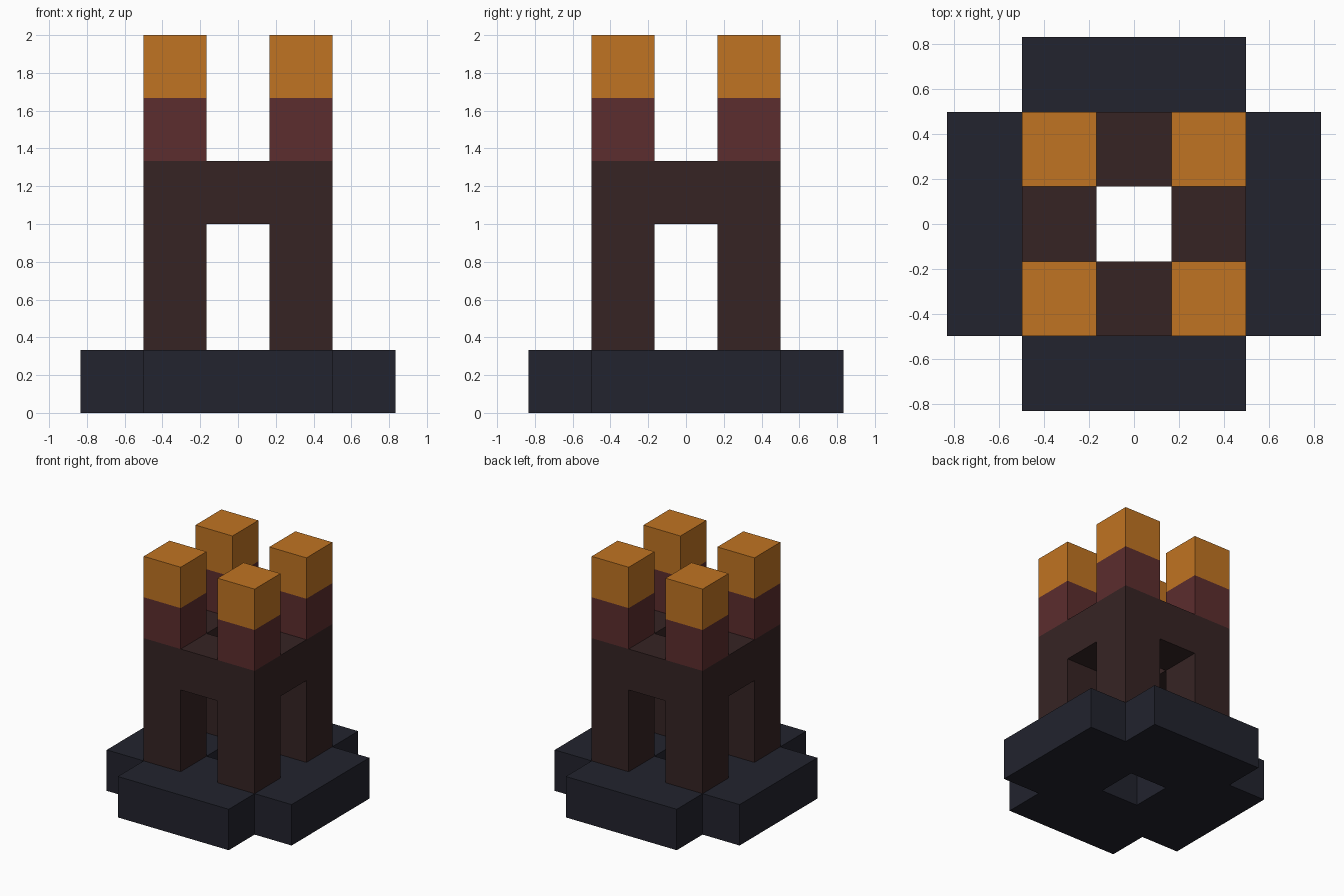
import bpy
import bmesh
from mathutils import Vector

if "Cube" in bpy.data.objects:
    bpy.data.objects.remove(bpy.data.objects["Cube"], do_unlink=True)

U = 1 / 3  # edge of one building block


def material(name, rgb):
    m = bpy.data.materials.new(name)
    m.use_nodes = True
    color = (*rgb, 1)
    m.diffuse_color = color
    m.node_tree.nodes["Principled BSDF"].inputs["Base Color"].default_value = color
    return m


def block_part(name, cells, mat):
    """Closed flat-faced shell around a set of block cells (x, y, layer)."""
    cells = set(cells)
    bm = bmesh.new()
    for cell in cells:
        center = Vector(cell) + Vector((0, 0, 0.5))
        for axis in range(3):
            for sign in (-1, 1):
                n = Vector((0, 0, 0))
                n[axis] = sign
                if tuple(int(a + b) for a, b in zip(cell, n)) in cells:
                    continue
                u = Vector((0, 0, 0))
                u[(axis + 1) % 3] = 0.5
                v = n.cross(u)
                mid = center + n * 0.5
                corners = (mid - u - v, mid + u - v, mid + u + v, mid - u + v)
                bm.faces.new([bm.verts.new(c * U) for c in corners])
    bmesh.ops.remove_doubles(bm, verts=bm.verts, dist=0.001)
    bmesh.ops.recalc_face_normals(bm, faces=bm.faces)
    mesh = bpy.data.meshes.new(name)
    bm.to_mesh(mesh)
    bm.free()
    mesh.materials.append(mat)
    obj = bpy.data.objects.new(name, mesh)
    bpy.context.collection.objects.link(obj)
    return obj


navy = material("dark navy", (0.0160, 0.0168, 0.0273))
brown = material("dark brown", (0.0369, 0.0176, 0.0176))
red = material("deep red", (0.107, 0.0262, 0.0273))
orange = material("orange", (0.527, 0.174, 0.0160))

corners = [(x, y) for x in (-1, 1) for y in (-1, 1)]
ring = [(x, y) for x in (-1, 0, 1) for y in (-1, 0, 1) if (x, y) != (0, 0)]
wide = range(-2, 3)

# Base: square slab with notched corners and an open centre
block_part("base", [(x, y, 0) for x in wide for y in wide
                    if abs(x) + abs(y) not in (0, 4)], navy)

# Tower: four legs joined by a square ring of lintels
legs = [(x, y, z) for x, y in corners for z in (1, 2)]
block_part("tower", legs + [(x, y, 3) for x, y in ring], brown)

# Corner posts with bright caps
for x, y in corners:
    place = ("front" if y < 0 else "back") + ("_left" if x > 0 else "_right")
    block_part(place + "_post", [(x, y, 4)], red)
    block_part(place + "_cap", [(x, y, 5)], orange)
